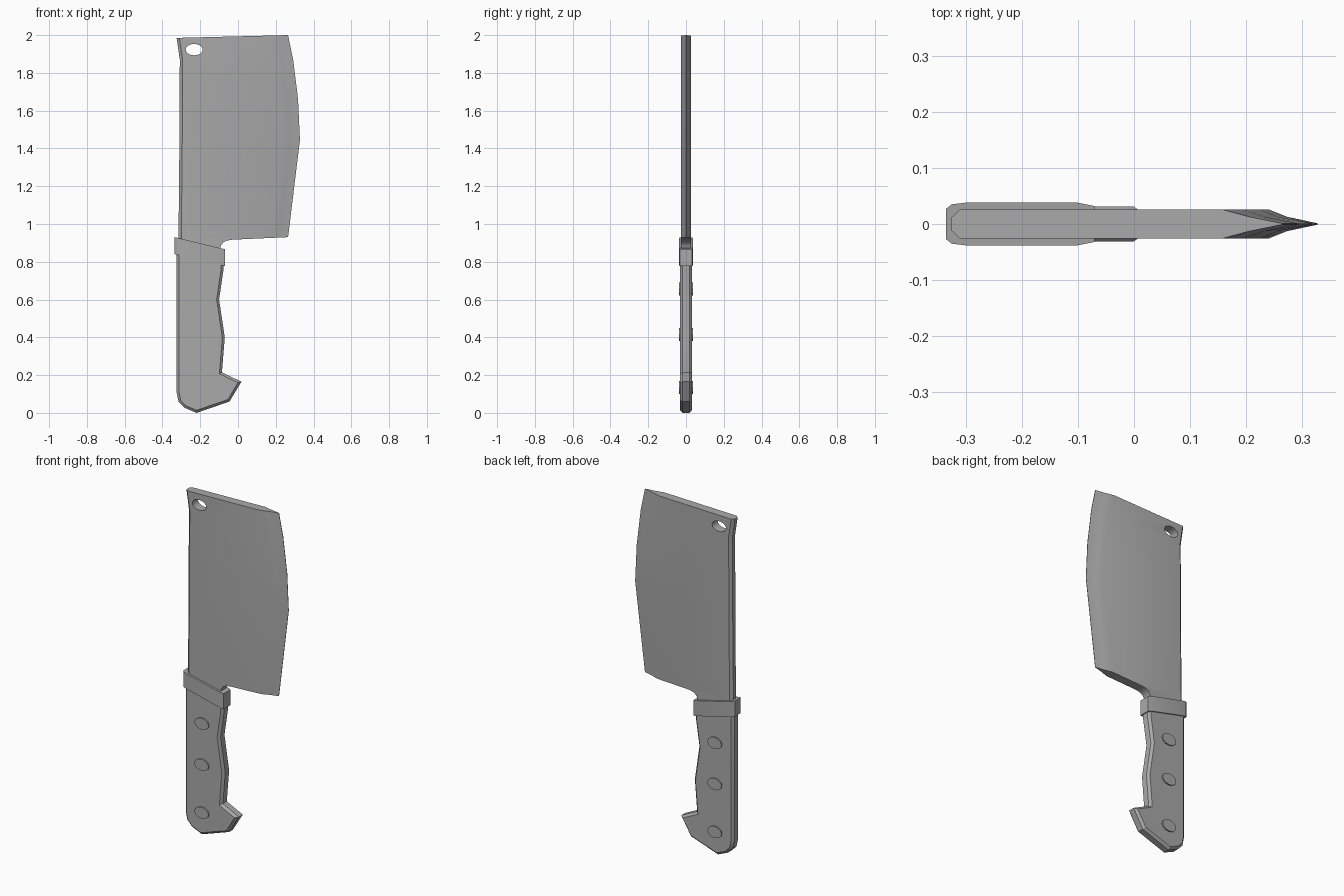
import bpy, bmesh, math
from mathutils import Vector

if "Cube" in bpy.data.objects:
    bpy.data.objects.remove(bpy.data.objects["Cube"])

steel = bpy.data.materials.new("grey steel")
steel.diffuse_color = (0.4, 0.4, 0.4, 1)
steel.use_nodes = True
steel.node_tree.nodes["Principled BSDF"].inputs["Base Color"].default_value = steel.diffuse_color


def loft(name, rings):
    """Skin a stack of equal-length closed rings and cap both ends."""
    bm = bmesh.new()
    rows = [[bm.verts.new(p) for p in ring] for ring in rings]
    n = len(rows[0])
    for a, b in zip(rows, rows[1:]):
        for i in range(n):
            j = (i + 1) % n
            bm.faces.new((a[i], a[j], b[j], b[i]))
    bm.faces.new(rows[0])
    bm.faces.new(rows[-1])
    bmesh.ops.recalc_face_normals(bm, faces=bm.faces)
    mesh = bpy.data.meshes.new(name)
    bm.to_mesh(mesh)
    bm.free()
    mesh.materials.append(steel)
    ob = bpy.data.objects.new(name, mesh)
    bpy.context.collection.objects.link(ob)
    return ob


def inset(outline, d):
    """Move a counter-clockwise outline inward by d with mitred corners."""
    pts = [Vector(p) for p in outline]
    out = []
    for i, p in enumerate(pts):
        e1 = (p - pts[i - 1]).normalized()
        e2 = (pts[(i + 1) % len(pts)] - p).normalized()
        n1, n2 = Vector((-e1.y, e1.x)), Vector((-e2.y, e2.x))
        out.append(p + (n1 + n2) * (d / (1 + n1.dot(n2))))
    return out


def slab(name, outline, half, rim, d):
    """Plate in the xz plane with chamfered rims."""
    inner = inset(outline, d)
    steps = [(-half, inner), (-rim, outline), (rim, outline), (half, inner)]
    return loft(name, [[(x, y, z) for x, z in loop] for y, loop in steps])


def oval(name, x, z, rx, rz, half, n):
    angles = [2 * math.pi * i / n for i in range(n)]
    return loft(name, [[(x + rx * math.cos(a), y, z + rz * math.sin(a)) for a in angles]
                       for y in (-half, half)])


def mirrored(side):
    """Complete a half section (x, y) to a closed ring."""
    return side + [(x, -y) for x, y in reversed(side)]


def smooth(ob):
    bpy.ops.object.select_all(action='DESELECT')
    ob.select_set(True)
    bpy.context.view_layer.objects.active = ob
    bpy.ops.object.shade_smooth_by_angle(angle=math.radians(25))


# Blade: sections of z, spine x, bevel start x, hollow x, cutting edge x
sections = [(0.78, -0.315, 0.14, 0.19, 0.247), (0.93, -0.315, 0.17, 0.21, 0.265),
            (1.445, -0.31, 0.24, 0.272, 0.328), (1.66, -0.31, 0.225, 0.255, 0.318),
            (1.87, -0.308, 0.195, 0.232, 0.292), (2.0, -0.325, 0.157, 0.205, 0.265)]
rings = []
for z, spine, start, hollow, edge in sections:
    half = [(spine, 0.012), (spine + 0.015, 0.026), (start, 0.026),
            (hollow, 0.013), (edge, 0.001)]
    slope = 0.025 if z == 2.0 else 0
    rings.append([(x, y, z + slope * (x - edge)) for x, y in mirrored(half)])
blade = loft("blade", rings)

# Cutters: hanging hole and the heel curve beside the handle
hole = oval("hole_cutter", -0.232, 1.923, 0.045, 0.03, 0.1, 20)
heel_line = [(-0.1, 0.7), (0.5, 0.7), (0.5, 0.941), (-0.03, 0.917), (-0.06, 0.912),
             (-0.078, 0.902), (-0.09, 0.886), (-0.098, 0.86)]
heel = loft("heel_cutter", [[(x, y, z) for x, z in heel_line] for y in (-0.1, 0.1)])
for cutter in (hole, heel):
    mod = blade.modifiers.new(cutter.name, 'BOOLEAN')
    mod.object = cutter
    mod.solver = 'EXACT'
    bpy.context.view_layer.objects.active = blade
    bpy.ops.object.modifier_apply(modifier=mod.name)
    bpy.data.objects.remove(cutter)
smooth(blade)

# Handle with finger grip and hooked pommel
grip = [(-0.325, 0.85), (-0.325, 0.11), (-0.315, 0.06), (-0.283, 0.027), (-0.22, 0.0),
        (-0.045, 0.06), (0.018, 0.165), (-0.085, 0.215), (-0.07, 0.4), (-0.1, 0.6),
        (-0.078, 0.75), (-0.078, 0.82)]
smooth(slab("handle", grip, 0.031, 0.018, 0.013))

# Slanted collar between handle and blade
half = [(-0.335, 0.027), (-0.325, 0.035), (-0.30, 0.038), (-0.10, 0.038), (-0.07, 0.032)]
smooth(loft("collar", [[(x, y, z - 0.24 * (x + 0.335)) for x, y in mirrored(half)]
                       for z in (0.84, 0.93)]))

# Rivets through the handle
for i, z in enumerate((0.655, 0.415, 0.135)):
    smooth(oval(f"rivet_{i + 1}", -0.21, z, 0.046, 0.034, 0.038, 12))
